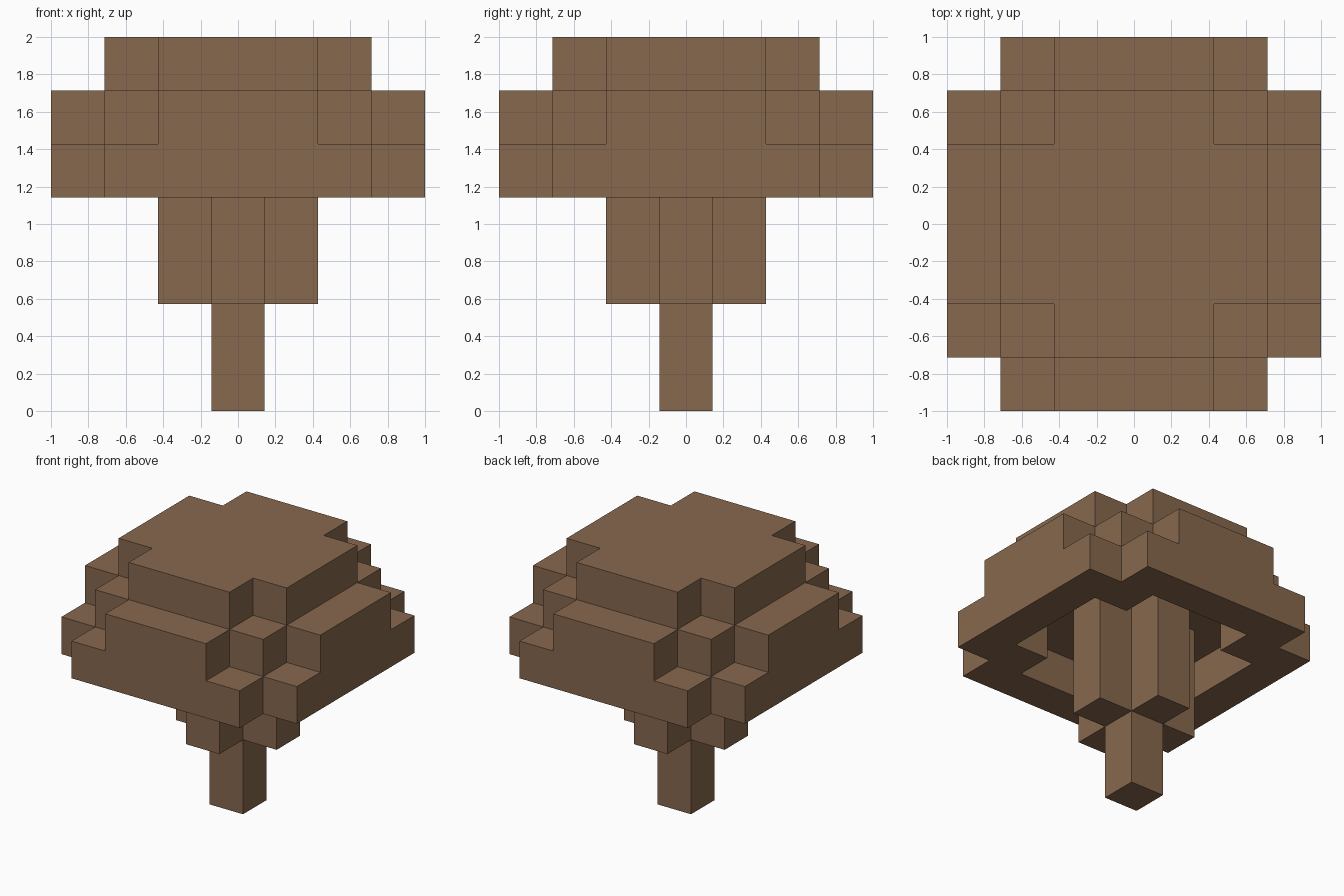
import bpy
import bmesh
import math
from mathutils import Vector

cube = bpy.data.objects.get("Cube")
if cube:
    bpy.data.objects.remove(cube, do_unlink=True)

U = 2 / 7  # block size

brown = bpy.data.materials.new("bark_brown")
brown.use_nodes = True
colour = (0.242, 0.138, 0.076, 1)
brown.diffuse_color = colour
brown.node_tree.nodes["Principled BSDF"].inputs["Base Color"].default_value = colour


def layer(half, reach):
    """Block positions of a square plan whose corners are stepped off."""
    span = range(-half, half + 1)
    return {(i, j) for i in span for j in span if abs(i) + abs(j) <= reach}


def stack(plan, levels):
    return {(i, j, k) for i, j in plan for k in levels}


# Stem, cross-shaped column, hollow rim and the two stepped crown layers
parts = {
    "stem": stack(layer(0, 0), (0, 1)),
    "cross_column": stack(layer(1, 1), (2, 3, 4)),
    "cap_rim": stack(layer(3, 5) - layer(2, 3), (4,)),
    "cap_middle": stack(layer(3, 4), (5,)),
    "cap_top": stack(layer(2, 3), (6,)),
}
solid = set().union(*parts.values())
axes = [Vector(a) * s for a in ((1, 0, 0), (0, 1, 0), (0, 0, 1)) for s in (1, -1)]


def build(name, cells):
    """Skin the exposed sides of the blocks and merge them into large flat faces."""
    bm = bmesh.new()
    for cell in sorted(cells):
        centre = Vector(cell) + Vector((0, 0, 0.5))
        for n in axes:
            if tuple(int(c) for c in Vector(cell) + n) in solid:
                continue
            u = Vector((n.y, n.z, n.x))
            v = n.cross(u)
            corners = [centre + (n + u * a + v * b) / 2
                       for a, b in ((-1, -1), (1, -1), (1, 1), (-1, 1))]
            bm.faces.new([bm.verts.new(c * U) for c in corners])
    bmesh.ops.remove_doubles(bm, verts=bm.verts, dist=U / 100)
    bmesh.ops.dissolve_limit(bm, angle_limit=math.radians(1),
                             verts=bm.verts, edges=bm.edges)
    mesh = bpy.data.meshes.new(name)
    bm.to_mesh(mesh)
    bm.free()
    mesh.materials.append(brown)
    bpy.context.scene.collection.objects.link(bpy.data.objects.new(name, mesh))


for part_name, part_cells in parts.items():
    build(part_name, part_cells)
